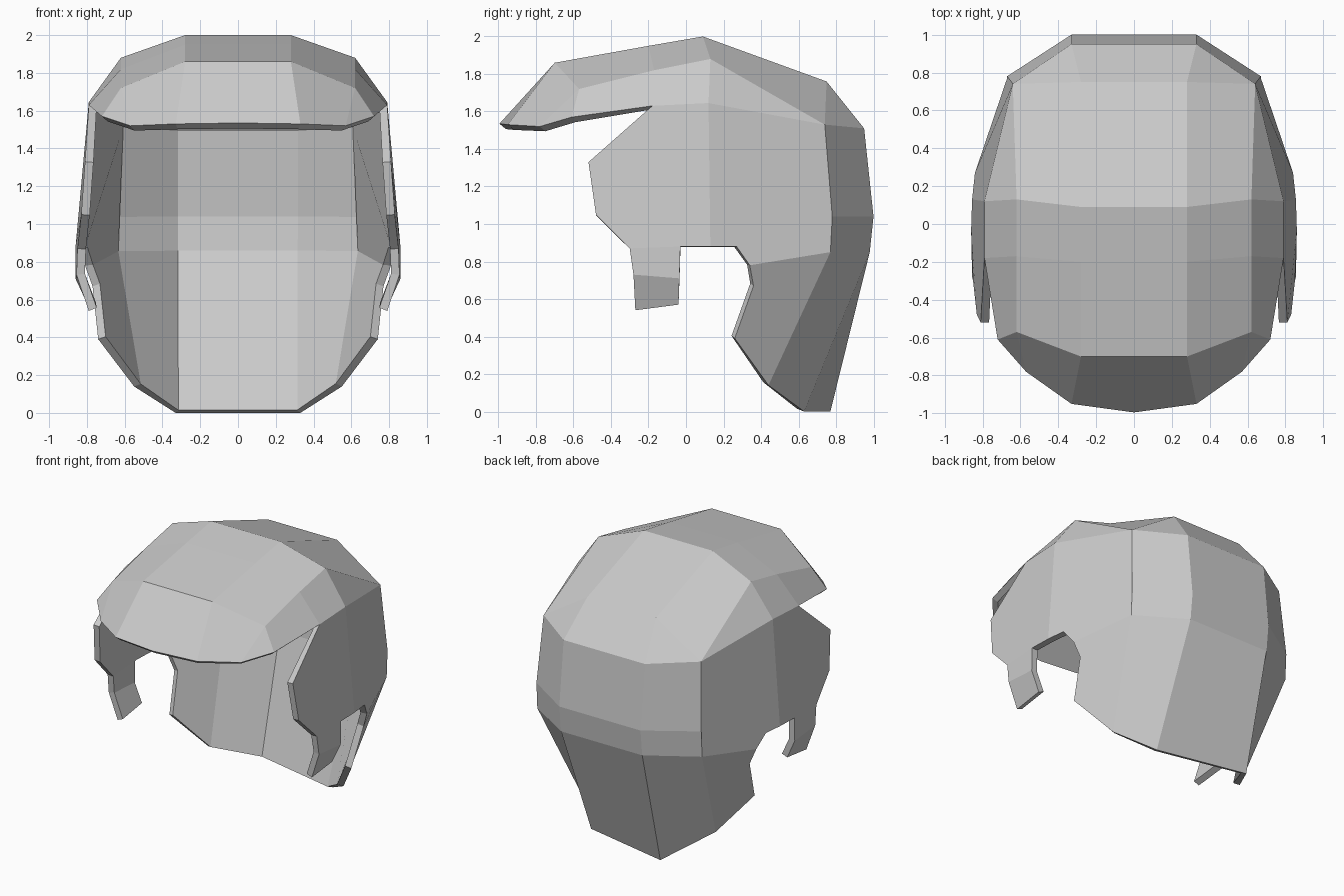
import bpy, bmesh
from mathutils import Vector

cube = bpy.data.objects.get("Cube")
if cube:
    bpy.data.objects.remove(cube, do_unlink=True)

# One flat grey for the whole shell
grey = bpy.data.materials.new("plain_grey")
grey.use_nodes = True
tone = (0.6, 0.6, 0.6, 1)
grey.diffuse_color = tone
grey.node_tree.nodes["Principled BSDF"].inputs["Base Color"].default_value = tone

# Cap cross rows from fringe lip over the crown to the nape:
# inner column, outer column, temple column (repeats the outer one at the back)
wing = (.79, -.18, 1.63)
temple = (.79, .12, 1.645)
corner = (.72, -.61, 1.57)
back_top = (.64, .74, 1.53)
back_mid = (.67, .78, 1.04)
back_low = (.67, .77, .85)
nape_side = (.55, .44, .14)
rows = [
    [(.33, -.95, 1.53), (.57, -.78, 1.52), corner],
    [(.28, -.70, 1.86), (.62, -.57, 1.72), corner],
    [(.28, -.20, 1.95), (.62, -.17, 1.82), wing],
    [(.28, .09, 2.0), (.62, .13, 1.88), temple],
    [(.28, .75, 1.76), back_top, back_top],
    [(.33, .95, 1.51), back_top, back_top],
    [(.33, 1.0, 1.04), back_mid, back_mid],
    [(.33, .98, .85), back_low, back_low],
    [(.33, .63, .0), nape_side, nape_side],
]

# Side panels around the ear notch
ear_top = (.855, .13, .88)
ear_back = (.84, .27, .88)
ear_low = (.81, .34, .78)
ear_front = (.86, -.03, .88)
burn_top = (.85, -.30, .87)
burn_front = (.855, -.28, .73)
burn_back = (.86, -.035, .71)
panels = [
    [temple, back_top, back_mid, back_low, ear_low, ear_back, ear_top],
    [wing, temple, ear_top, ear_front, burn_top, (.83, -.48, 1.05), (.81, -.52, 1.33)],
    [burn_top, ear_front, burn_back, burn_front],
    [burn_front, burn_back, (.795, -.04, .57), (.79, -.27, .54)],
    [ear_low, back_low, nape_side, (.74, .26, .39), (.77, .36, .67)],
]

bm = bmesh.new()


def add_face(points, side):
    unique = list(dict.fromkeys(points))
    if len(unique) > 2:
        bm.faces.new([bm.verts.new((side * x, y, z)) for x, y, z in unique])


for side in (1, -1):
    for row, following in zip(rows, rows[1:]):
        for col in range(2):
            add_face([row[col], row[col + 1], following[col + 1], following[col]], side)
    for panel in panels:
        add_face(panel, side)

# Middle strip, with a slight point on the fringe lip
for row, following in zip(rows, rows[1:]):
    (x, y, z), (u, v, w) = row[0], following[0]
    strip = [(x, y, z), (u, v, w), (-u, v, w), (-x, y, z)]
    if row is rows[0]:
        strip.append((0, -.995, 1.535))
    add_face(strip, 1)

bmesh.ops.remove_doubles(bm, verts=bm.verts, dist=.001)

# The nape is cut a little unevenly
for v in bm.verts:
    if v.co.z < .01 and v.co.x < 0:
        v.co.y = .77

# Face everything outwards
bmesh.ops.recalc_face_normals(bm, faces=bm.faces)
crown = max(bm.faces, key=lambda f: f.calc_center_median().z)
if crown.normal.dot(Vector((0, 0, 1))) < 0:
    bmesh.ops.reverse_faces(bm, faces=bm.faces)

mesh = bpy.data.meshes.new("hair_shell")
bm.to_mesh(mesh)
bm.free()
mesh.materials.append(grey)
hair = bpy.data.objects.new("hair_shell", mesh)
bpy.context.collection.objects.link(hair)

# Wall thickness, grown inwards
shell = hair.modifiers.new("thickness", "SOLIDIFY")
shell.thickness = .045
shell.offset = -1
